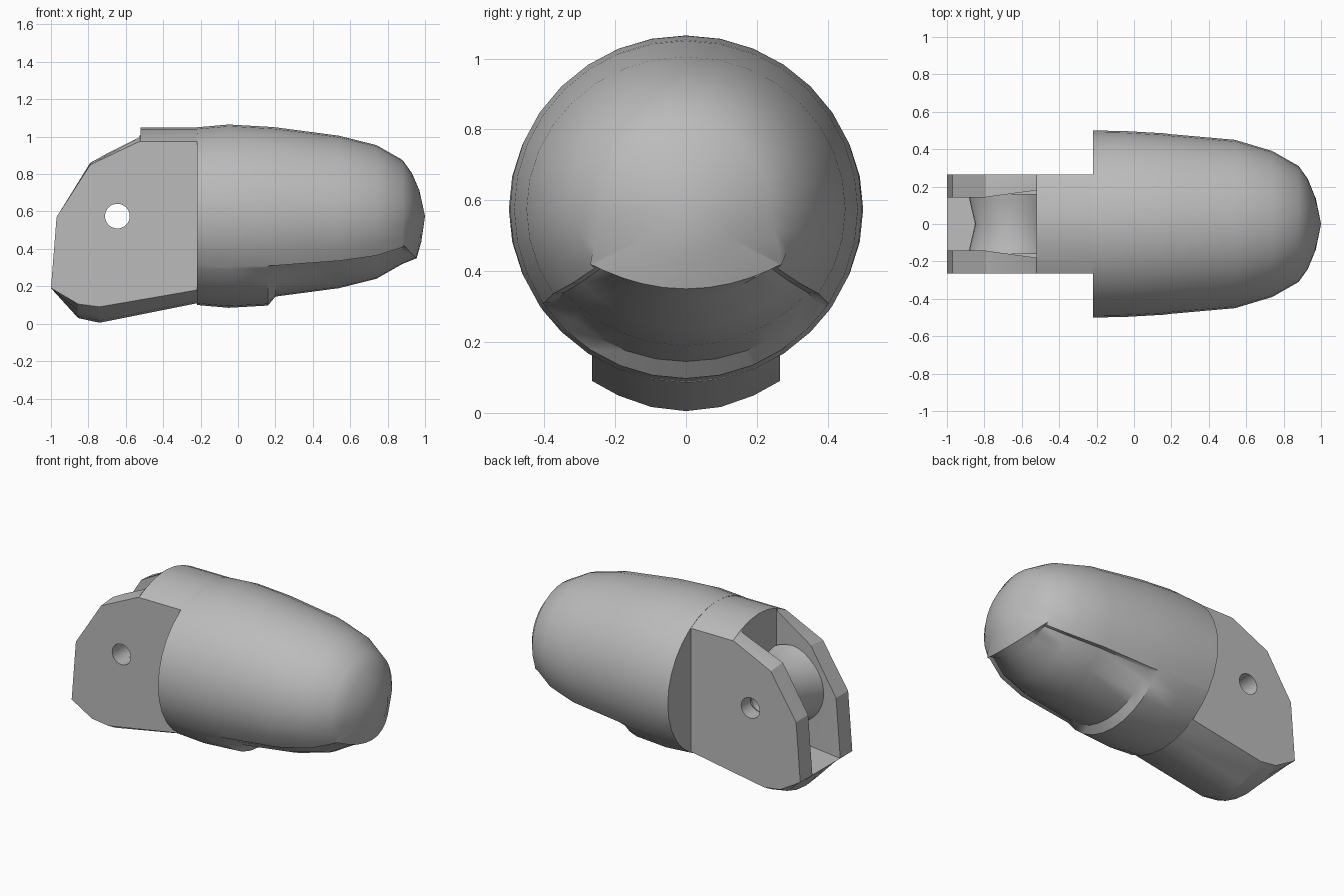
import bpy, bmesh
from math import sin, cos, pi, radians

cube = bpy.data.objects.get("Cube")
if cube:
    bpy.data.objects.remove(cube, do_unlink=True)

CZ = 0.575   # height of the main axis
PIN = -0.645  # position of the pin hole

grey = bpy.data.materials.new("plain grey")
grey.use_nodes = True
colour = (0.5, 0.5, 0.5, 1)
grey.diffuse_color = colour
grey.node_tree.nodes["Principled BSDF"].inputs["Base Color"].default_value = colour


def loft(name, rings, closed=False, caps=True):
    """Skin a list of equal-length vertex loops."""
    bm = bmesh.new()
    loops = [[bm.verts.new(p) for p in ring] for ring in rings]
    n = len(loops[0])
    pairs = list(zip(loops, loops[1:]))
    if closed:
        pairs.append((loops[-1], loops[0]))
    for a, b in pairs:
        for i in range(n):
            j = (i + 1) % n
            bm.faces.new((a[i], a[j], b[j], b[i]))
    if caps and not closed:
        bm.faces.new(loops[0])
        bm.faces.new(loops[-1])
    bmesh.ops.remove_doubles(bm, verts=bm.verts, dist=0.0001)
    bmesh.ops.recalc_face_normals(bm, faces=bm.faces)
    mesh = bpy.data.meshes.new(name)
    bm.to_mesh(mesh)
    bm.free()
    mesh.materials.append(grey)
    ob = bpy.data.objects.new(name, mesh)
    bpy.context.collection.objects.link(ob)
    return ob


def activate(ob):
    bpy.ops.object.select_all(action="DESELECT")
    ob.select_set(True)
    bpy.context.view_layer.objects.active = ob


def smooth(ob, angle):
    activate(ob)
    bpy.ops.object.shade_smooth_by_angle(angle=radians(angle))


def cut(ob, cutter):
    cutter.hide_render = True
    mod = ob.modifiers.new("cut", "BOOLEAN")
    mod.operation, mod.solver, mod.object = "DIFFERENCE", "EXACT", cutter
    activate(ob)
    bpy.ops.object.modifier_apply(modifier=mod.name)
    bpy.data.objects.remove(cutter, do_unlink=True)


def circle_xz(r, y, n=32):
    return [(PIN + r * cos(2 * pi * i / n), y, CZ + r * sin(2 * pi * i / n)) for i in range(n)]


# Fingertip body: angles run from straight down, doubled at the pad edge
STEP, EDGE = 11.25, 56.25
half = [i * STEP for i in range(1, 16)] + [EDGE - 2]
angles = sorted([0, 180] + half + [-a for a in half])


def body_ring(x, ry, rz, pad):
    ring = []
    for a in angles:
        inset = pad * (0.045 - 0.02 * (a / EDGE) ** 2) if abs(a) < EDGE else 0
        s, c = sin(radians(a)), cos(radians(a))
        ring.append((x, (ry - inset) * s, CZ - (rz - inset) * c))
    return ring


def lip_ring():
    """Ring under the tip where the pad ends in a forward lip."""
    ring = []
    for a in angles:
        s, c = sin(radians(a)), cos(radians(a))
        side = 1 if a > 0 else -1
        if abs(a) <= EDGE:
            t = s / sin(radians(EDGE))
            p = (0.955 - 0.07 * t * t, 0.27 * t, 0.35 + 0.07 * t * t)
        elif abs(a) < 90:
            u = (abs(a) - EDGE) / (90 - EDGE)
            p = (0.885 + 0.045 * u, side * (0.27 - 0.03 * u), 0.42 + 0.155 * u)
        else:
            p = (0.93, 0.24 * s, CZ - 0.23 * c)
        ring.append(p)
    return ring


profile = [(-0.22, 0.50, 0.475, 0), (-0.05, 0.497, 0.49, 0), (0.16, 0.485, 0.478, 0),
           (0.20, 0.48, 0.475, 1), (0.54, 0.45, 0.43, 1), (0.74, 0.39, 0.38, 1),
           (0.88, 0.31, 0.30, 1)]
rings = [body_ring(*p) for p in profile] + [lip_ring()]
rings.append([(0.97 + 0.01 * max(0, cos(radians(a))), y, z)
              for a, (_, y, z) in zip(angles, body_ring(0, 0.14, 0.137, 0))])
rings.append([(1.0, 0, CZ)] * len(angles))
body = loft("fingertip_body", rings[:-1])
# Pull the flat end cap out to a rounded point
bm = bmesh.new()
bm.from_mesh(body.data)
cap = max(bm.faces, key=lambda f: f.calc_center_median().x if len(f.verts) > 4 else -9)
tip = bmesh.ops.poke(bm, faces=[cap])["verts"][0]
tip.co = (1.0, 0, CZ)
bm.to_mesh(body.data)
bm.free()
smooth(body, 40)

# Hinge block: side outline as (x, height at the cheek, height at the middle)
outline = [(-1, 0.19, 0.19), (-0.97, 0.57, 0.57), (-0.79, 0.85, 0.865), (-0.53, 0.973, 1.015),
           (-0.52, 0.975, 1.05), (-0.19, 0.975, 1.05), (-0.19, 0.185, 0.115),
           (-0.74, 0.09, 0.005), (-0.855, 0.105, 0.03)]
W = 0.265
rows = []
for k in (-1, -0.72, -0.37, 0, 0.37, 0.72, 1):
    bulge = 1 - k * k
    rows.append([(x, W * k, lo + (mid - lo) * bulge) for x, lo, mid in outline])
hinge = loft("hinge_block", rows)

# Slot between the cheeks, flaring slightly toward its inner wall
plan = [(-1.1, -0.142), (-0.8, -0.142), (-0.52, -0.18), (-0.52, 0.18), (-0.8, 0.142), (-1.1, 0.142)]
floor = [(x, y, 0.19 + 0.1 * (x + 1)) for x, y in plan]
cut(hinge, loft("slot_cutter", [floor, [(x, y, 1.3) for x, y in plan]]))
cut(hinge, loft("pin_cutter", [circle_xz(0.066, y) for y in (-0.5, 0.5)]))
smooth(hinge, 20)

# Waisted drum around the pin hole
drum_rings = [circle_xz(r, y) for r, y in
              [(0.24, -0.16), (0.235, -0.13), (0.205, 0), (0.235, 0.13), (0.24, 0.16),
               (0.066, 0.16), (0.066, -0.16)]]
smooth(loft("hinge_drum", drum_rings, closed=True), 35)
